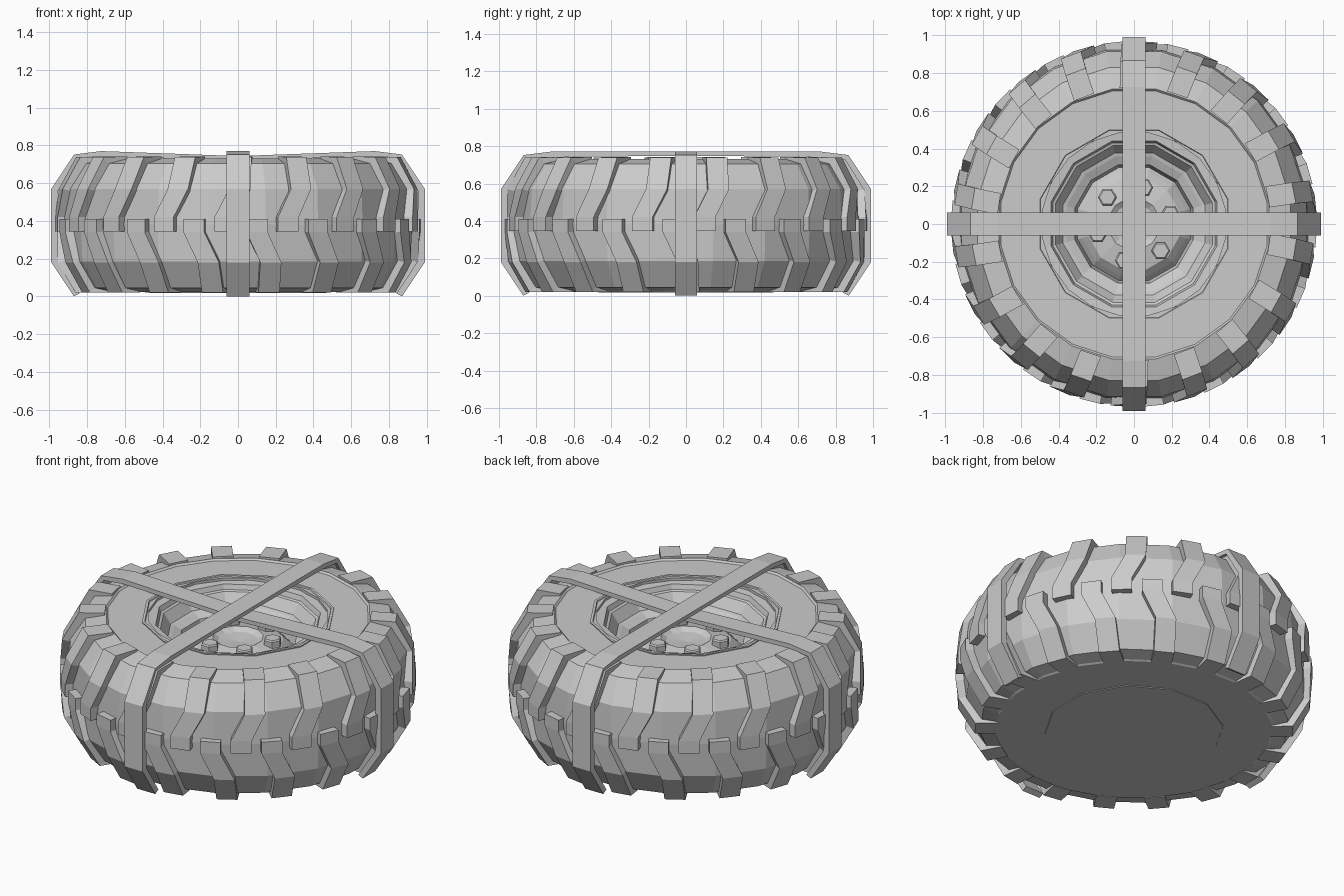
import bpy, bmesh
from math import sin, cos, radians, pi
from mathutils import Vector

if "Cube" in bpy.data.objects:
    bpy.data.objects.remove(bpy.data.objects["Cube"])


def finish(name, bm):
    bmesh.ops.remove_doubles(bm, verts=bm.verts, dist=1e-5)
    bmesh.ops.recalc_face_normals(bm, faces=bm.faces)
    me = bpy.data.meshes.new(name)
    bm.to_mesh(me)
    bm.free()
    ob = bpy.data.objects.new(name, me)
    bpy.context.collection.objects.link(ob)
    return ob


def lathe(name, profile, n, start=0.0):
    """Revolve (radius, z) points round the z axis with n flat sides."""
    bm = bmesh.new()
    rings = []
    for r, z in profile:
        if r == 0:
            rings.append([bm.verts.new((0, 0, z))] * n)
        else:
            rings.append([bm.verts.new((r * cos(start + 2 * pi * i / n),
                                        r * sin(start + 2 * pi * i / n), z)) for i in range(n)])
    for a, b in zip(rings, rings[1:]):
        for i in range(n):
            j = (i + 1) % n
            f = list(dict.fromkeys([a[i], a[j], b[j], b[i]]))
            bm.faces.new(f)
    return finish(name, bm)


def sweep(bm, sections):
    """Bridge four-cornered sections into a closed bar."""
    rows = [[bm.verts.new(p) for p in s] for s in sections]
    for a, b in zip(rows, rows[1:]):
        for i in range(4):
            j = (i + 1) % 4
            bm.faces.new((a[i], a[j], b[j], b[i]))
    bm.faces.new(rows[0])
    bm.faces.new(rows[-1][::-1])


def polar(r, ang, z):
    a = radians(ang - 90)
    return Vector((r * cos(a), r * sin(a), z))


def lug_row(name, stations, first, count=18, half=0.057):
    """Ring of bent tread blocks; stations are (r, z, base r, base z, skew)."""
    bm = bmesh.new()
    for k in range(count):
        secs = []
        for r, z, rb, zb, skew in stations:
            a = first + k * 360 / count + skew
            h = half / r * 180 / pi
            secs.append([polar(r, a - h, z), polar(r, a + h, z),
                         polar(rb, a + h, zb), polar(rb, a - h, zb)])
        sweep(bm, secs)
    return finish(name, bm)


def strap(name, outer, inner, along_x):
    """Flat band over the tyre, mirrored about the centre."""
    bm = bmesh.new()
    pts = list(zip(outer, inner))
    full = pts + [((-o[0], o[1]), (-i[0], i[1])) for o, i in reversed(pts)]
    secs = []
    for o, i in full:
        s = [(o[0], -.06, o[1]), (o[0], .06, o[1]), (i[0], .06, i[1]), (i[0], -.06, i[1])]
        secs.append([p if along_x else (-p[1], p[0], p[2]) for p in s])
    sweep(bm, secs)
    return finish(name, bm)


# Tyre body with flat sidewall and closed underside
lathe("tyre", [(.49, .66), (.49, .722), (.715, .722), (.725, .732), (.84, .705), (.925, .57),
               (.935, .38), (.925, .185), (.84, .045), (.76, .028), (.75, .022), (0, .022)],
      20, radians(9))

# Underside centre disc
lathe("back_disc", [(0, .03), (.49, .03), (.485, .018), (0, .018)], 12, radians(15))

# Stepped rim and raised hub
lathe("rim", [(.53, .70), (.53, .728), (.515, .728), (.505, .708), (.455, .703), (.445, .675),
              (.43, .67), (.39, .61), (.37, .605), (.325, .585), (.305, .50), (.28, .50)],
      12, radians(15))
lathe("hub", [(.33, .50), (.285, .545), (.25, .575), (.14, .595), (.11, .575), (0, .565)],
      12, radians(15))

# Six hexagonal wheel nuts
for k in range(6):
    a = radians(15 + 60 * k)
    nut = lathe("wheel_nut", [(0, .55), (.05, .55), (.05, .615), (.042, .622), (0, .622)], 6)
    nut.location = (.2 * cos(a), .2 * sin(a), 0)

# Two staggered rows of tread blocks
lug_row("upper_tread", [(.97, .345, .88, .345, 0), (.97, .42, .88, .42, 0),
                        (.957, .57, .88, .55, 4.5), (.865, .738, .80, .67, 5),
                        (.725, .742, .725, .69, 5.5)], 16)
lug_row("lower_tread", [(.97, .41, .88, .41, 0), (.97, .34, .88, .34, 0),
                        (.957, .18, .88, .20, 4.5), (.865, .02, .80, .08, 5),
                        (.745, .02, .745, .06, 5.5)], 6)

# Crossed straps: one taut, one sagging beneath it
side_out = [(.87, 0), (.99, .18), (.99, .57), (.868, .752), (.725, .77)]
side_in = [(.84, .015), (.955, .19), (.955, .56), (.85, .728), (.72, .742)]
strap("strap_front_back", side_out + [(.06, .77)], side_in + [(.06, .748)], False)
strap("strap_left_right", side_out + [(.06, .746)], side_in + [(.06, .722)], True)
